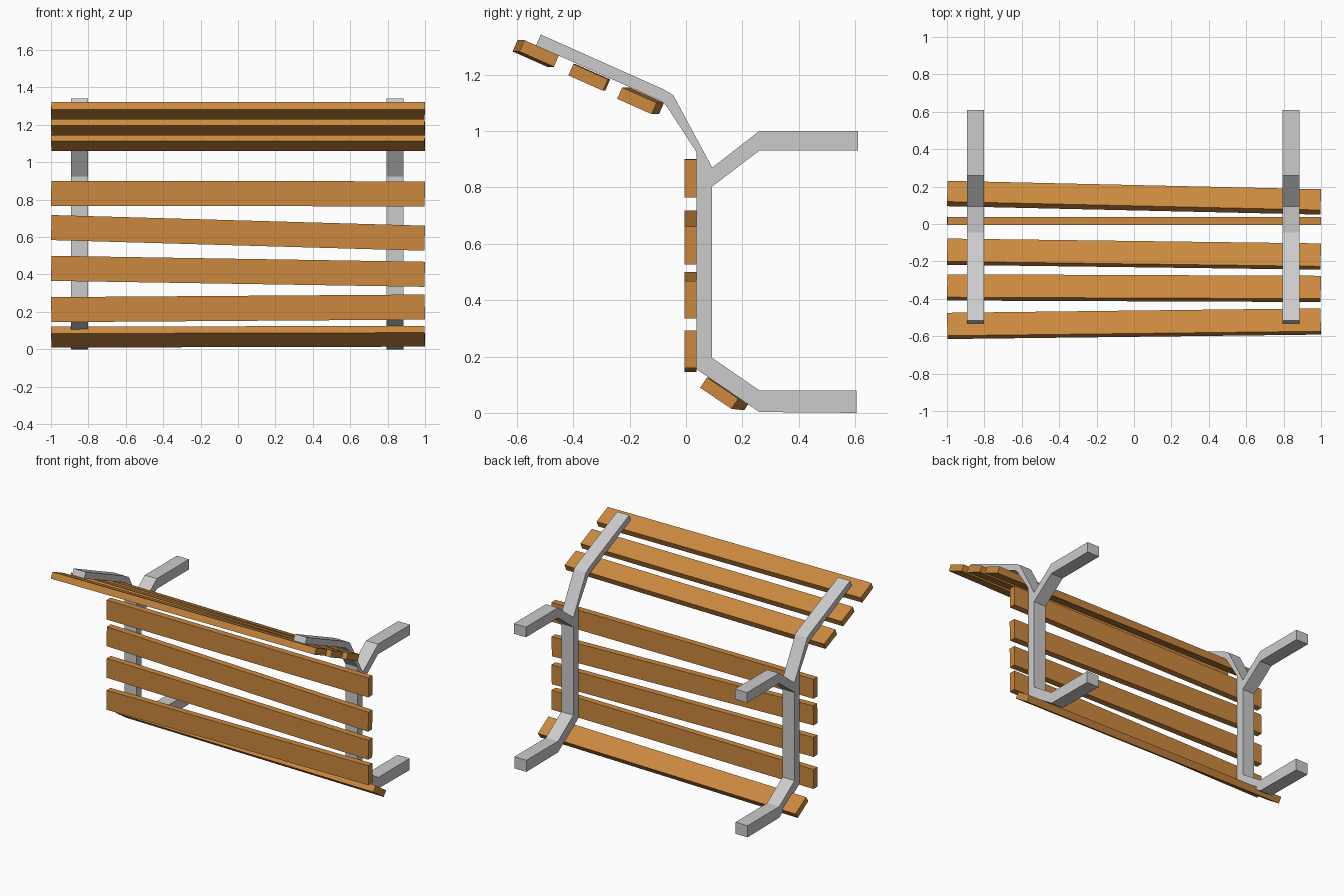
import bpy, bmesh, math

if "Cube" in bpy.data.objects:
    bpy.data.objects.remove(bpy.data.objects["Cube"])

wood = bpy.data.materials.new("wood")
wood.diffuse_color = (0.6, 0.25, 0.05, 1)
wood.use_nodes = True
wood.node_tree.nodes["Principled BSDF"].inputs["Base Color"].default_value = wood.diffuse_color


def finish(name, bm):
    bmesh.ops.recalc_face_normals(bm, faces=bm.faces[:])
    mesh = bpy.data.meshes.new(name)
    bm.to_mesh(mesh)
    bm.free()
    ob = bpy.data.objects.new(name, mesh)
    bpy.context.collection.objects.link(ob)
    return ob


# Side frame outline (y, z): lower leg, upright, upper leg, bent arm
PROFILE = [
    (0.605, 0.0), (0.605, 0.08), (0.26, 0.08), (0.093, 0.195),
    (0.093, 0.803), (0.26, 0.93), (0.61, 0.93), (0.61, 1.0),
    (0.26, 1.0), (0.093, 0.87), (-0.045, 1.127), (-0.08, 1.148),
    (-0.515, 1.342), (-0.532, 1.303), (-0.09, 1.107), (-0.07, 1.09),
    (0.037, 0.925), (0.037, 0.155), (0.26, 0.003),
]


def side_frame(name, x, width=0.092):
    bm = bmesh.new()
    face = bm.faces.new([bm.verts.new((x - width / 2, y, z)) for y, z in PROFILE])
    ext = bmesh.ops.extrude_face_region(bm, geom=[face])
    bmesh.ops.translate(bm, vec=(width, 0, 0),
                        verts=[g for g in ext["geom"] if isinstance(g, bmesh.types.BMVert)])
    return finish(name, bm)


side_frame("left_frame", -0.847)
side_frame("right_frame", 0.84)


# Plank running between a left and a right end centre (y, z)
def slat(name, left, right, tilt):
    bm = bmesh.new()
    bmesh.ops.create_cube(bm, size=1)
    bmesh.ops.scale(bm, vec=(1.997, 0.134, 0.044), verts=bm.verts)
    ob = finish(name, bm)
    ob.location = (0, (left[0] + right[0]) / 2, (left[1] + right[1]) / 2)
    ob.rotation_euler = (math.radians(tilt),
                         -math.atan2(right[1] - left[1], 2),
                         math.atan2(right[0] - left[0], 2))
    ob.data.materials.append(wood)


# Upright slats, slightly crooked
for i, (zl, zr) in enumerate([(0.834, 0.831), (0.651, 0.594), (0.433, 0.401), (0.212, 0.226)]):
    slat(f"upright_slat_{i + 1}", (0.016, zl), (0.016, zr), 90)

# Sloping upper slats under the arms
for i, (yl, yr, z) in enumerate([(-0.545, -0.521, 1.275), (-0.339, -0.347, 1.19), (-0.148, -0.174, 1.107)]):
    slat(f"upper_slat_{i + 1}", (yl, z), (yr, z), -23.9)

# Lower slat on the bottom bend
slat("lower_slat", (0.163, 0.065), (0.118, 0.07), -34)
